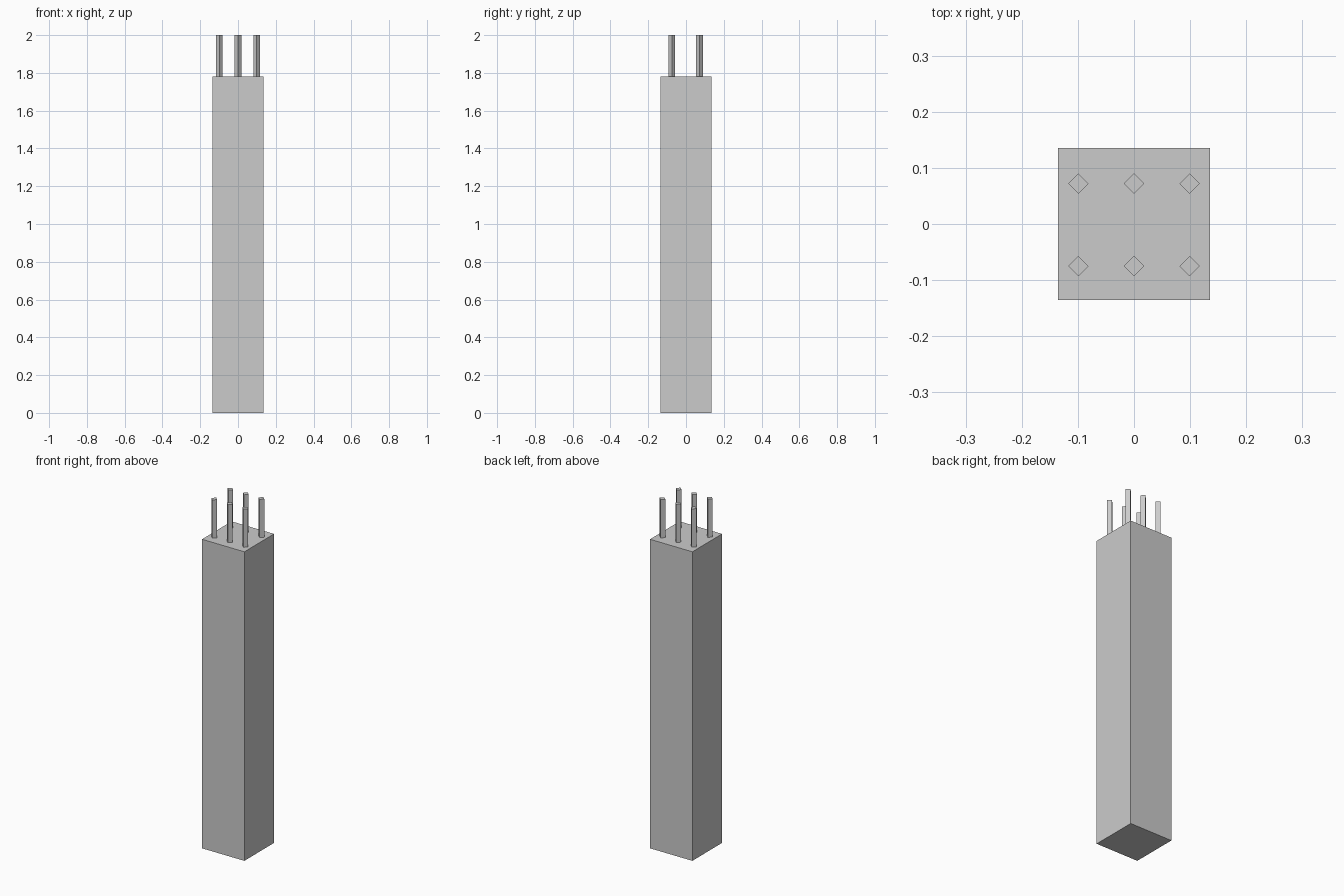
import bpy

if "Cube" in bpy.data.objects:
    bpy.data.objects.remove(bpy.data.objects["Cube"])

COLUMN_HALF = 0.135
COLUMN_TOP = 1.78
TOTAL_HEIGHT = 2.0
ROD_RADIUS = 0.018
EMBED = 0.01

# Square column
bpy.ops.mesh.primitive_cube_add(size=1, location=(0, 0, COLUMN_TOP / 2))
column = bpy.context.object
column.name = "column"
column.scale = (2 * COLUMN_HALF, 2 * COLUMN_HALF, COLUMN_TOP)
bpy.ops.object.transform_apply(location=False, rotation=False, scale=True)


def add_rod(name, x, y):
    """Four-sided bar standing on its corner axis, set into the column top."""
    bottom = COLUMN_TOP - EMBED
    bpy.ops.mesh.primitive_cylinder_add(
        vertices=4, radius=ROD_RADIUS, depth=TOTAL_HEIGHT - bottom,
        location=(x, y, (TOTAL_HEIGHT + bottom) / 2))
    bpy.context.object.name = name


# Two rows of three reinforcing bars
for row, y in (("front", -0.075), ("back", 0.072)):
    for side, x in (("left", -0.099), ("middle", 0.0), ("right", 0.099)):
        add_rod(f"rebar_{row}_{side}", x, y)
